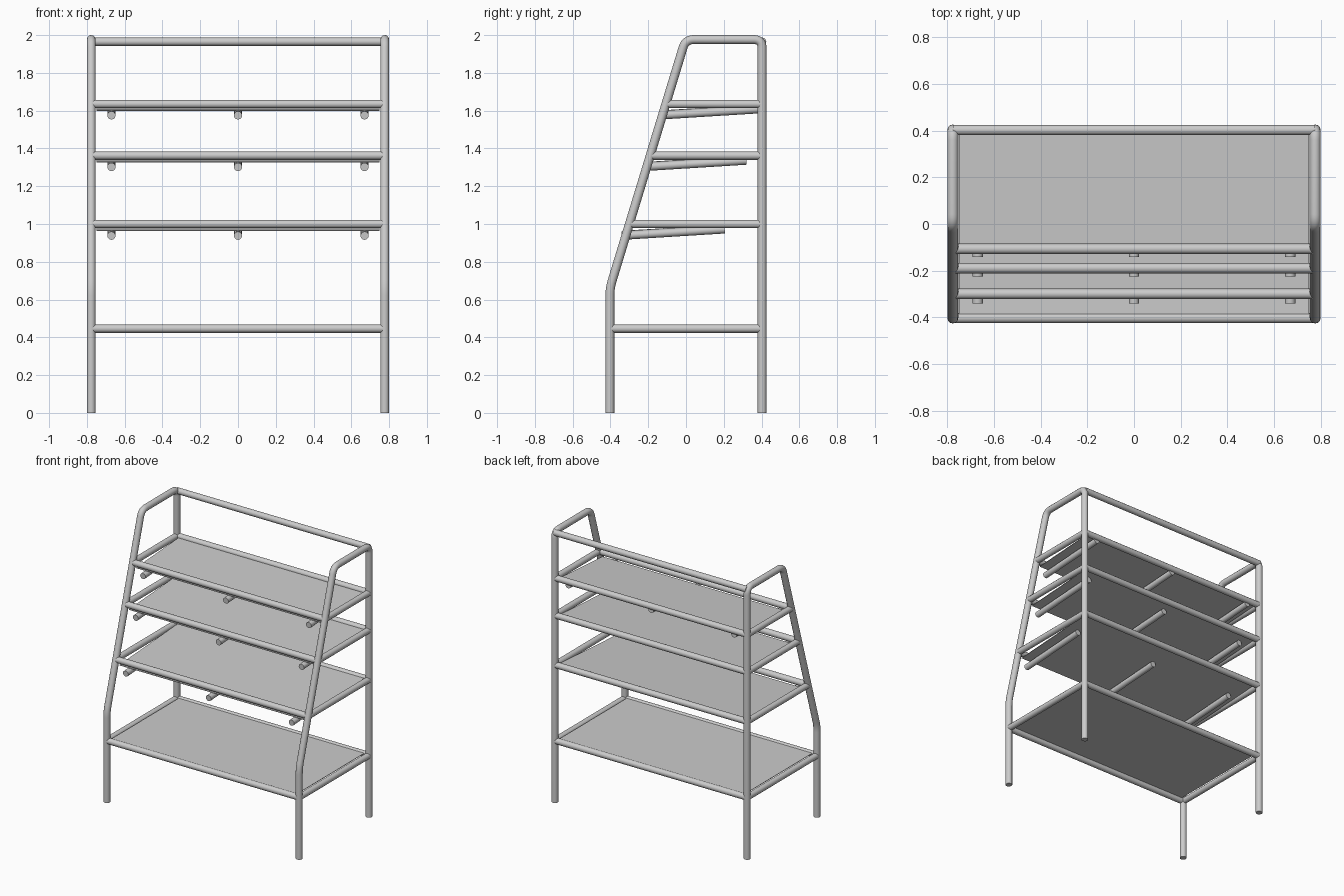
import bpy, math
from mathutils import Vector

if "Cube" in bpy.data.objects:
    bpy.data.objects.remove(bpy.data.objects["Cube"])

R = 0.0235          # frame tube radius
RAIL = 0.022        # rail and support radius
X = 0.777           # side frame offset
BACK = 0.403        # y of the back legs
KNEE, TOP = 0.66, 1.9765


def tube(name, pts, radius):
    """Round tube along a polyline, capped and smooth shaded."""
    cu = bpy.data.curves.new(name, 'CURVE')
    cu.dimensions = '3D'
    cu.bevel_depth = radius
    cu.bevel_resolution = 4
    cu.use_fill_caps = True
    sp = cu.splines.new('POLY')
    sp.points.add(len(pts) - 1)
    for p, co in zip(sp.points, pts):
        p.co = (*co, 1)
    ob = bpy.data.objects.new(name, cu)
    bpy.context.collection.objects.link(ob)
    bpy.ops.object.select_all(action='DESELECT')
    ob.select_set(True)
    bpy.context.view_layer.objects.active = ob
    bpy.ops.object.convert(target='MESH')
    bpy.ops.object.shade_smooth_by_angle(angle=math.radians(40))
    return bpy.context.object


def fillet(pts, cuts, steps=7):
    """Round the inner corners of a polyline; cuts = trimmed length per corner."""
    pts = [Vector(p) for p in pts]
    out = [pts[0]]
    for i, c in enumerate(cuts, 1):
        p = pts[i]
        a = p + (pts[i - 1] - p).normalized() * c
        b = p + (pts[i + 1] - p).normalized() * c
        for k in range(steps + 1):
            t = k / steps
            out.append(a * (1 - t) ** 2 + p * 2 * t * (1 - t) + b * t * t)
    return out + [pts[-1]]


def front_y(z):
    """y of the front leg centre line at height z."""
    return -BACK if z < KNEE else -BACK + (z - KNEE) * 0.304


def plate(name, y0, z0, y1, z1, half=0.75, t=0.004):
    """Thin shelf panel spanning two y/z edges."""
    v = [(x, y, z + d) for d in (-t, 0) for x, y, z in
         ((-half, y0, z0), (half, y0, z0), (half, y1, z1), (-half, y1, z1))]
    f = [(3, 2, 1, 0), (4, 5, 6, 7)]
    f += [(i, (i + 1) % 4, (i + 1) % 4 + 4, i + 4) for i in range(4)]
    me = bpy.data.meshes.new(name)
    me.from_pydata(v, [], f)
    bpy.context.collection.objects.link(bpy.data.objects.new(name, me))


# Side frames: front leg, slanted upright, top bend and back leg in one tube
for side, s in (("left", -1), ("right", 1)):
    x = s * X
    path = fillet([(x, -BACK, 0), (x, -BACK, KNEE), (x, front_y(TOP), TOP),
                   (x, BACK, TOP), (x, BACK, 0)], (0.04, 0.045, 0.045))
    tube(f"{side}_side_frame", path, R)

# Top back rail
tube("top_back_rail", [(-X, BACK, 1.965), (X, BACK, 1.965)], RAIL)

# Shelf frames: height, and support tube (front y, front z) for tilted shelves
shelves = [("bottom", 0.446, None), ("lower", 1.0, (-0.34, 0.938)),
           ("middle", 1.362, (-0.225, 1.302)), ("upper", 1.635, (-0.141, 1.575))]
SLOPE, LENGTH = 0.062, 0.545
for name, z, sup in shelves:
    fy = front_y(z)
    tube(f"{name}_front_rail", [(-X, fy, z), (X, fy, z)], RAIL)
    tube(f"{name}_back_rail", [(-X, BACK, z), (X, BACK, z)], RAIL)
    for side, s in (("left", -1), ("right", 1)):
        tube(f"{name}_{side}_rail", [(s * X, fy, z), (s * X, BACK, z)], RAIL)
    if sup is None:
        plate(f"{name}_shelf", fy, z + 0.014, BACK, z + 0.014)
        continue
    # Tilted panel resting on three support tubes
    y0, z0 = sup
    lift = lambda y: z0 + RAIL + 0.004 + (y - y0) * SLOPE
    plate(f"{name}_shelf", fy, lift(fy), BACK, lift(BACK))
    for i, x in enumerate((-0.67, 0, 0.67), 1):
        tube(f"{name}_support_{i}",
             [(x, y0, z0), (x, y0 + LENGTH, z0 + LENGTH * SLOPE)], RAIL)
